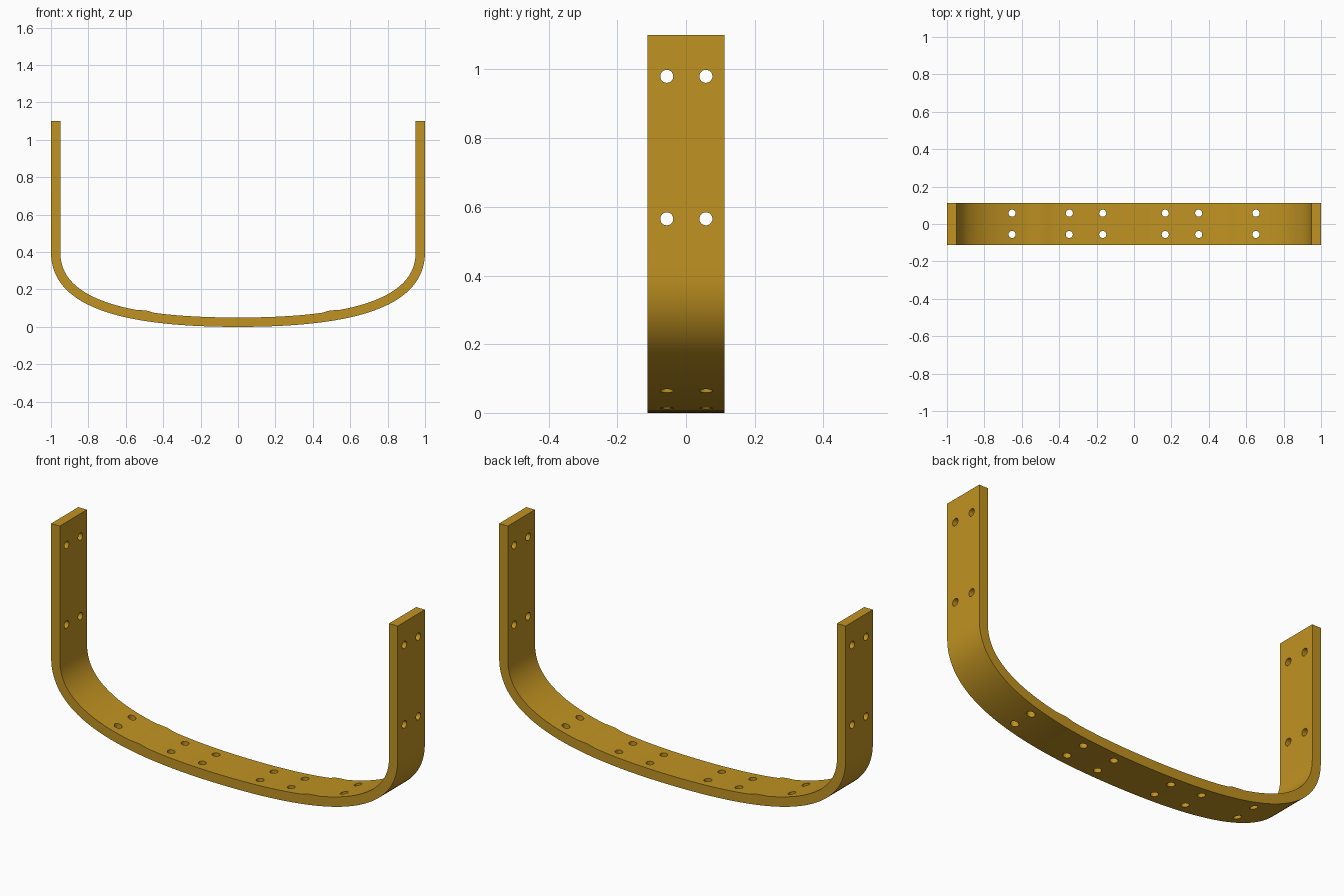
import bpy, bmesh, math
from mathutils import Vector, Matrix

if "Cube" in bpy.data.objects:
    bpy.data.objects.remove(bpy.data.objects["Cube"])

HALF_W, THICK, TOP = 0.112, 0.05, 1.10
N = 40

brass = bpy.data.materials.new("golden_brass")
brass.diffuse_color = (0.53, 0.29, 0.016, 1)
brass.use_nodes = True
brass.node_tree.nodes["Principled BSDF"].inputs["Base Color"].default_value = brass.diffuse_color


def new_object(name, bm):
    bmesh.ops.recalc_face_normals(bm, faces=bm.faces[:])
    mesh = bpy.data.meshes.new(name)
    bm.to_mesh(mesh)
    bm.free()
    mesh.materials.append(brass)
    ob = bpy.data.objects.new(name, mesh)
    bpy.context.collection.objects.link(ob)
    return ob


# Half profile: outer curve from bottom centre to the arm, inner curve offset
P = [Vector(p) for p in ((0, 0), (0.55, 0), (1.0, 0.08), (1.0, 0.40))]
half = []
for i in range(N + 1):
    t = i / N
    s = 1 - t
    p = P[0]*s**3 + P[1]*3*s*s*t + P[2]*3*s*t*t + P[3]*t**3
    d = (P[1]-P[0])*s*s + (P[2]-P[1])*2*s*t + (P[3]-P[2])*t*t
    n = Vector((-d.y, d.x)).normalized()
    # slight raised ridge on the inner face
    ridge = 0.007 * math.exp(-((p.x - 0.505) / 0.028) ** 2)
    half.append((p, p + n * (THICK + ridge)))
half.append((Vector((1, TOP)), Vector((1 - THICK, TOP))))

mirror = lambda v: Vector((-v.x, v.y))
stations = [(mirror(a), mirror(b)) for a, b in reversed(half[1:])] + half

# Bent strap: sweep a rectangular section along the stations
bm = bmesh.new()
rings = []
for a, b in stations:
    rings.append([bm.verts.new((q.x, y, q.y)) for q, y in
                  ((a, -HALF_W), (b, -HALF_W), (b, HALF_W), (a, HALF_W))])
for r, q in zip(rings, rings[1:]):
    for k in range(4):
        j = (k + 1) % 4
        bm.faces.new((r[k], r[j], q[j], q[k]))
bm.faces.new(rings[0])
bm.faces.new(rings[-1])
strap = new_object("bent_strap", bm)

# Hole cutters: vertical through the bottom, horizontal through the arms
bm = bmesh.new()


def add_cutter(x, y, z, depth, rot):
    bmesh.ops.create_cone(bm, cap_ends=True, segments=24, radius1=0.019,
                          radius2=0.019, depth=depth,
                          matrix=Matrix.Translation((x, y, z)) @ rot)


for side in (-1, 1):
    for y in (-0.056, 0.058):
        for x in (0.167, 0.346, 0.652):
            add_cutter(side * x, y, 0.06, 0.3, Matrix.Identity(4))
        for z in (0.565, 0.98):
            add_cutter(side * 0.975, y, z, 0.2, Matrix.Rotation(math.pi / 2, 4, 'Y'))
cutters = new_object("hole_cutters", bm)

# Drill the holes, then bake the result and drop the cutters
mod = strap.modifiers.new("holes", 'BOOLEAN')
mod.operation = 'DIFFERENCE'
mod.solver = 'EXACT'
mod.object = cutters
bpy.context.view_layer.objects.active = strap
strap.select_set(True)
bpy.ops.object.modifier_apply(modifier="holes")
bpy.data.objects.remove(cutters)
bpy.ops.object.shade_smooth_by_angle(angle=math.radians(30))
